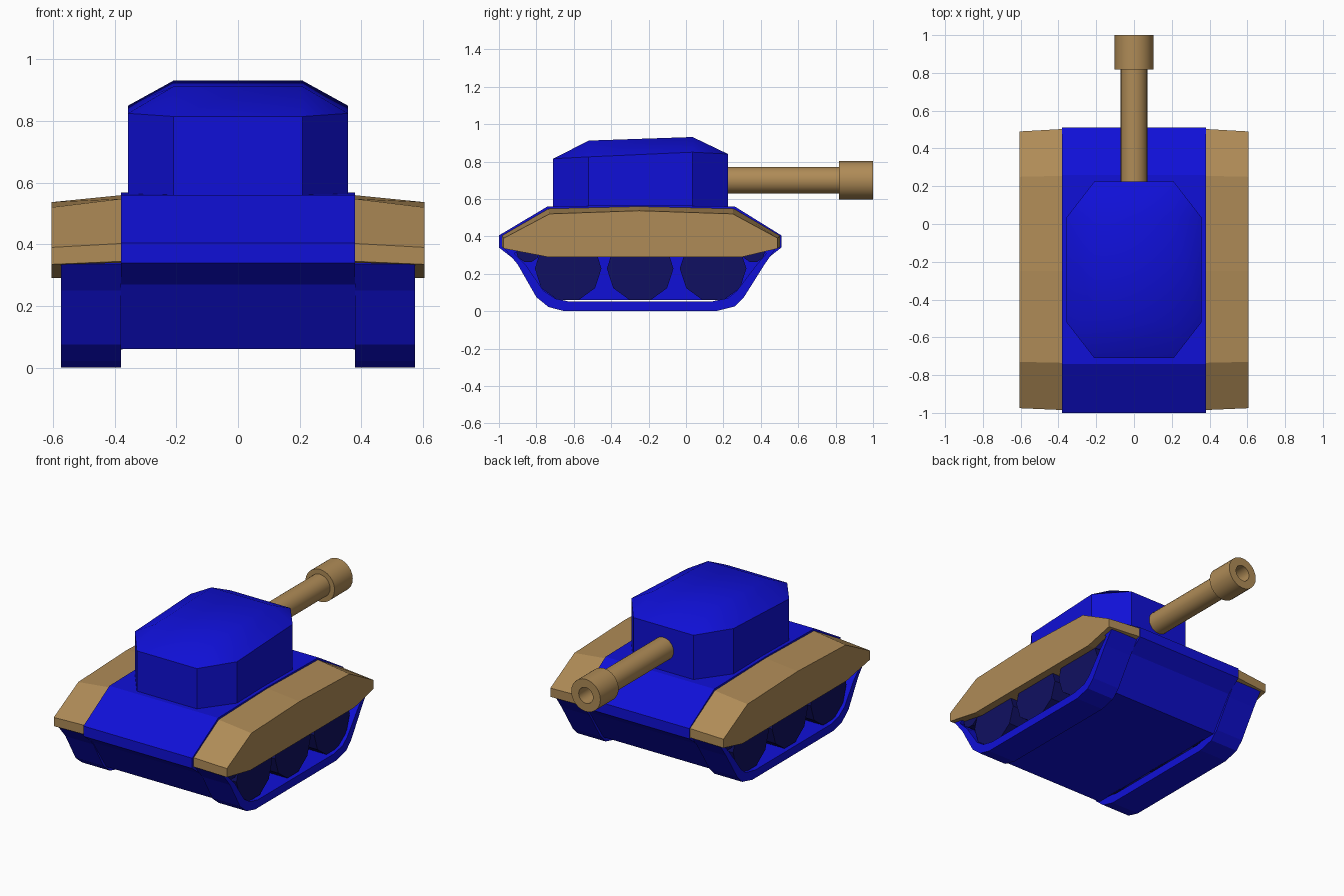
import bpy, bmesh, math

if "Cube" in bpy.data.objects:
    bpy.data.objects.remove(bpy.data.objects["Cube"])


def material(name, rgb):
    m = bpy.data.materials.new(name)
    m.diffuse_color = (*rgb, 1)
    m.use_nodes = True
    m.node_tree.nodes["Principled BSDF"].inputs["Base Color"].default_value = m.diffuse_color
    return m


BLUE = material("blue_paint", (0.005, 0.005, 0.68))
TAN = material("tan_paint", (0.43, 0.26, 0.095))
DARK = material("dark_blue", (0.005, 0.005, 0.12))


def loft(name, rings, mat, caps=True, closed=False, smooth=None):
    """Skin a series of equal-length point rings."""
    bm = bmesh.new()
    vr = [[bm.verts.new(p) for p in r] for r in rings]
    n = len(vr[0])
    pairs = list(zip(vr, vr[1:])) + ([(vr[-1], vr[0])] if closed else [])
    for a, b in pairs:
        for i in range(n):
            j = (i + 1) % n
            bm.faces.new((a[i], a[j], b[j], b[i]))
    if caps:
        bm.faces.new(vr[0])
        bm.faces.new(vr[-1])
    return finish(name, bm, mat, smooth)


def finish(name, bm, mat, smooth=None):
    bmesh.ops.recalc_face_normals(bm, faces=bm.faces)
    me = bpy.data.meshes.new(name)
    bm.to_mesh(me)
    bm.free()
    ob = bpy.data.objects.new(name, me)
    bpy.context.collection.objects.link(ob)
    me.materials.append(mat)
    if smooth:
        bpy.ops.object.select_all(action='DESELECT')
        ob.select_set(True)
        bpy.context.view_layer.objects.active = ob
        bpy.ops.object.shade_smooth_by_angle(angle=math.radians(smooth))
    return ob


def at_x(x, profile):
    return [(x, y, z) for y, z in profile]


def circle_x(x, y, z, r, n):
    off = math.pi / 2 + math.pi / n
    return [(x, y + r * math.cos(off + 2 * math.pi * i / n),
             z + r * math.sin(off + 2 * math.pi * i / n)) for i in range(n)]


def circle_y(y, r, n=24, z=0.70):
    return [(r * math.cos(2 * math.pi * i / n), y,
             z + r * math.sin(2 * math.pi * i / n)) for i in range(n)]


# Hull
hull = [(-1, 0.34), (-1, 0.405), (-0.74, 0.56), (-0.25, 0.568), (0.26, 0.56),
        (0.51, 0.405), (0.51, 0.34), (0.42, 0.27), (0.28, 0.06),
        (-0.77, 0.06), (-0.91, 0.27)]
loft("hull", [at_x(-0.38, hull), at_x(0.38, hull)], BLUE)

# Fender profiles: the outer edge sits slightly lower and shorter
fender_in = [(-0.985, 0.345), (-0.985, 0.403), (-0.735, 0.548), (-0.25, 0.56),
             (0.255, 0.548), (0.503, 0.403), (0.503, 0.345), (0.30, 0.29),
             (-0.74, 0.29)]
fender_out = [(-0.975, 0.335), (-0.975, 0.39), (-0.73, 0.52), (-0.25, 0.537),
              (0.25, 0.52), (0.49, 0.39), (0.49, 0.335), (0.30, 0.29),
              (-0.74, 0.29)]

# Track loop: outer and inner outlines
track = [(-0.97, 0.335), (-0.90, 0.25), (-0.80, 0.075), (-0.735, 0.022),
         (-0.65, 0.0), (0.16, 0.0), (0.26, 0.025), (0.31, 0.075),
         (0.42, 0.25), (0.48, 0.335), (0.40, 0.40), (-0.88, 0.40)]
track_in = [(-0.245 + (y + 0.245) * 0.93, 0.22 + (z - 0.22) * 0.77) for y, z in track]

for s, side in ((1, "right"), (-1, "left")):
    loft(f"{side}_fender", [at_x(s * 0.375, fender_in), at_x(s * 0.605, fender_out)], TAN)
    loft(f"{side}_track", [at_x(s * 0.38, track), at_x(s * 0.575, track),
                           at_x(s * 0.575, track_in), at_x(s * 0.38, track_in)],
         BLUE, caps=False, closed=True)
    # Road wheels and small end wheels
    for i, y in enumerate((-0.63, -0.245, 0.145)):
        loft(f"{side}_road_wheel_{i + 1}", [circle_x(s * 0.375, y, 0.228, 0.178, 10),
                                            circle_x(s * 0.555, y, 0.228, 0.178, 10)], DARK)
    for label, y in (("front", -0.845), ("rear", 0.36)):
        loft(f"{side}_{label}_end_wheel", [circle_x(s * 0.375, y, 0.325, 0.065, 10),
                                           circle_x(s * 0.555, y, 0.325, 0.065, 10)], DARK)

# Turret: octagonal walls with a faceted, softly shaded roof
outline = [(0.21, -0.71, 0.815), (0.357, -0.52, 0.825), (0.357, 0.035, 0.85), (0.21, 0.225, 0.84)]
outline += [(-x, y, z) for x, y, z in reversed(outline)]
bm = bmesh.new()
low = [bm.verts.new((x, y, 0.55)) for x, y, z in outline]
rim = [bm.verts.new(p) for p in outline]
for i in range(8):
    j = (i + 1) % 8
    bm.faces.new((low[i], low[j], rim[j], rim[i]))
bm.faces.new(low)
a, b, c, d = [bm.verts.new(p) for p in ((0.21, -0.52, 0.912), (0.21, 0.035, 0.931),
                                        (-0.21, 0.035, 0.931), (-0.21, -0.52, 0.912))]
for f in ((a, b, c, d), (rim[0], rim[1], a), (rim[1], rim[2], b, a), (rim[2], rim[3], b),
          (rim[3], rim[4], c, b), (rim[4], rim[5], c), (rim[5], rim[6], d, c),
          (rim[6], rim[7], d), (rim[7], rim[0], a, d)):
    bm.faces.new(f)
finish("turret", bm, BLUE, 37)

# Gun barrel with a thicker, bored muzzle
loft("gun_barrel", [circle_y(0.18, 0.071), circle_y(0.83, 0.071)], TAN, smooth=30)
loft("muzzle", [circle_y(0.84, 0.05), circle_y(1.0, 0.05), circle_y(1.0, 0.102),
                circle_y(0.818, 0.102)], TAN, smooth=30)
